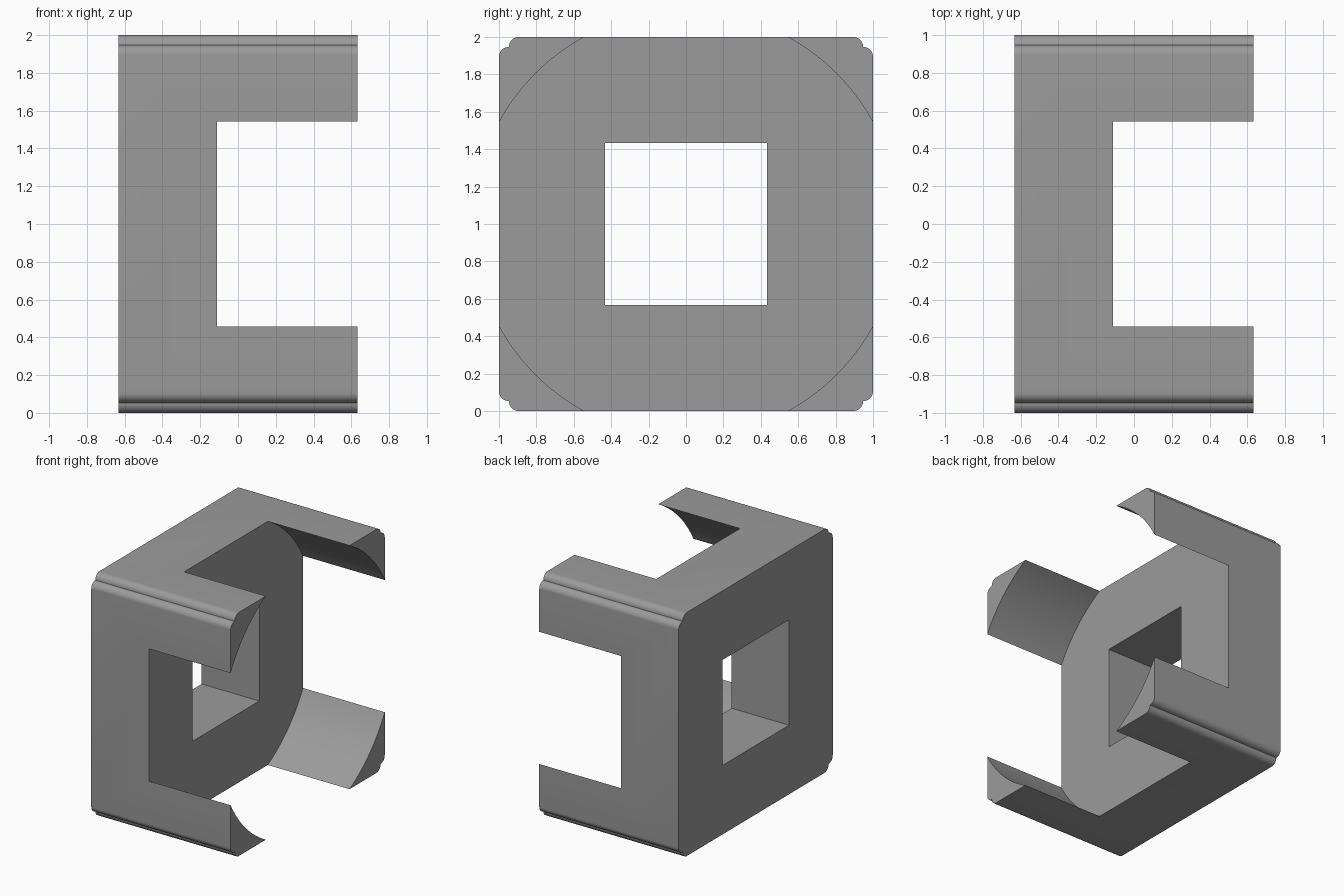
import bpy, bmesh, math

if "Cube" in bpy.data.objects:
    bpy.data.objects.remove(bpy.data.objects["Cube"])

X0, X1, XP = -0.633, 0.633, -0.11   # back, post ends, plate front
R, STEPS = 0.053, 10                # corner bead radius
BORE = 1.138                        # inner cylinder radius


def make_object(name, bm):
    bmesh.ops.recalc_face_normals(bm, faces=bm.faces)
    mesh = bpy.data.meshes.new(name)
    bm.to_mesh(mesh)
    bm.free()
    ob = bpy.data.objects.new(name, mesh)
    bpy.context.collection.objects.link(ob)
    return ob


def prism(name, points, x0, x1):
    """Extrude a (y, z) outline along x."""
    bm = bmesh.new()
    face = bm.faces.new([bm.verts.new((x0, y, z)) for y, z in points])
    ext = bmesh.ops.extrude_face_region(bm, geom=[face])
    verts = [v for v in ext["geom"] if isinstance(v, bmesh.types.BMVert)]
    bmesh.ops.translate(bm, verts=verts, vec=(x1 - x0, 0, 0))
    return make_object(name, bm)


# Corner with two stepped round beads, going from the side up to the top
corner = []
for cy, cz in ((1 - R, 1 - 2 * R), (1 - 2 * R, 1 - R)):
    for i in range(STEPS + 1):
        a = math.pi / 2 * i / STEPS
        p = (cy + R * math.cos(a), cz + R * math.sin(a))
        if not corner or math.dist(p, corner[-1]) > 1e-5:
            corner.append(p)

# Four mirrored corners make the outline
outline = []
for sy, sz in ((1, 1), (-1, 1), (-1, -1), (1, -1)):
    pts = corner if sy * sz > 0 else corner[::-1]
    outline += [(sy * y, 1 + sz * z) for y, z in pts]
bracket = prism("bracket", outline, X0, X1)

# Cutters: round bore that leaves four posts, and the square window
circle = [(BORE * math.cos(2 * math.pi * i / 128),
           1 + BORE * math.sin(2 * math.pi * i / 128)) for i in range(128)]
W = 0.433
square = [(W, 1 + W), (-W, 1 + W), (-W, 1 - W), (W, 1 - W)]
cutters = [prism("bore_cutter", circle, XP, 1.0),
           prism("window_cutter", square, -1.0, 0.5)]

bpy.context.view_layer.objects.active = bracket
bracket.select_set(True)
for c in cutters:
    c.hide_render = True
    mod = bracket.modifiers.new("cut", "BOOLEAN")
    mod.operation = "DIFFERENCE"
    mod.solver = "EXACT"
    mod.object = c
    bpy.ops.object.modifier_apply(modifier=mod.name)
for c in cutters:
    bpy.data.objects.remove(c)

# Colour and shading
grey = bpy.data.materials.new("mid grey")
grey.diffuse_color = (0.33, 0.33, 0.33, 1)
grey.use_nodes = True
grey.node_tree.nodes["Principled BSDF"].inputs["Base Color"].default_value = grey.diffuse_color
bracket.data.materials.clear()
bracket.data.materials.append(grey)
bpy.ops.object.shade_smooth_by_angle(angle=math.radians(30))
